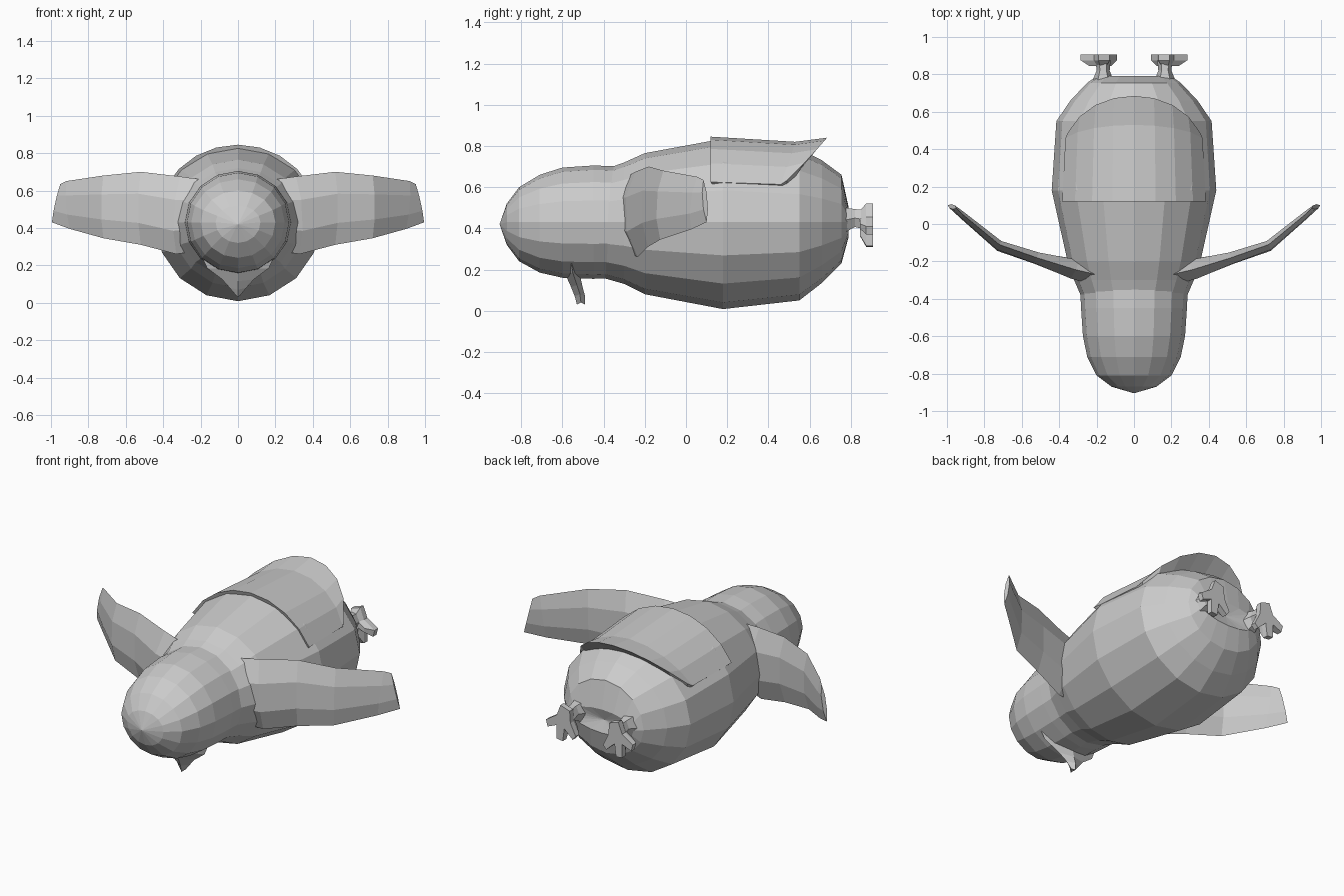
import bpy, bmesh, math
from mathutils import Vector

if "Cube" in bpy.data.objects:
    bpy.data.objects.remove(bpy.data.objects["Cube"])

grey = bpy.data.materials.new("plain grey")
grey.diffuse_color = (0.6, 0.6, 0.6, 1)
grey.use_nodes = True
grey.node_tree.nodes["Principled BSDF"].inputs["Base Color"].default_value = grey.diffuse_color


def make(name, bm):
    bmesh.ops.recalc_face_normals(bm, faces=bm.faces)
    me = bpy.data.meshes.new(name)
    bm.to_mesh(me)
    bm.free()
    me.materials.append(grey)
    ob = bpy.data.objects.new(name, me)
    bpy.context.collection.objects.link(ob)
    return ob


def loft(name, rings, start=None, end=None):
    """Skin closed rings; close the ends with a point or a flat cap."""
    bm = bmesh.new()
    rows = [[bm.verts.new(p) for p in r] for r in rings]
    n = len(rows[0])
    for a, b in zip(rows, rows[1:]):
        for i in range(n):
            j = (i + 1) % n
            bm.faces.new((a[i], a[j], b[j], b[i]))
    for row, tip in ((rows[0], start), (rows[-1], end)):
        if tip is None:
            bm.faces.new(row)
        else:
            v = bm.verts.new(tip)
            for i in range(n):
                bm.faces.new((row[i], row[(i + 1) % n], v))
    return make(name, bm)


def oval(y, half_w, top, bottom, mid=0.43, n=16):
    pts = []
    for i in range(n):
        a = 2 * math.pi * i / n
        c = math.cos(a)
        pts.append((half_w * math.sin(a), y, mid + c * ((top - mid) if c > 0 else (mid - bottom))))
    return pts


# Plump body, from the neck to the rump
body = [(-0.44, 0.26, 0.67, 0.17), (-0.30, 0.32, 0.72, 0.13), (-0.20, 0.355, 0.765, 0.08),
        (0.18, 0.44, 0.835, 0.008), (0.55, 0.415, 0.785, 0.05),
        (0.66, 0.34, 0.73, 0.135), (0.755, 0.25, 0.66, 0.23), (0.79, 0.20, 0.50, 0.36)]
loft("body", [oval(*s) for s in body], (0, -0.46, 0.43), (0, 0.765, 0.43))

# Rounded head
head = [(-0.87, 0.12, 0.52, 0.32), (-0.81, 0.20, 0.60, 0.24), (-0.71, 0.25, 0.66, 0.185),
        (-0.60, 0.273, 0.695, 0.16), (-0.45, 0.283, 0.705, 0.155), (-0.30, 0.29, 0.70, 0.16)]
loft("head", [oval(*s) for s in head], (0, -0.905, 0.42), (0, -0.2, 0.43))

# Back feathers ending in an overhanging tail
bm = bmesh.new()
rows = []
for i in range(9):
    t = -1 + i / 4
    a = t * math.radians(62)
    s, c = math.sin(a), math.cos(a)
    w = 1 - abs(t) ** 2
    rows.append([bm.verts.new(p) for p in (
        (0.435 * s, 0.12, 0.43 + 0.415 * c),
        (0.415 * s, 0.46 + 0.07 * w, 0.43 + 0.39 * c),
        (0.40 * s, 0.49 + 0.195 * w, 0.45 + 0.39 * c),
        (0.39 * s, 0.49 + 0.10 * w, 0.43 + 0.335 * c),
        (0.38 * s, 0.15, 0.43 + 0.33 * c))])
for a, b in zip(rows, rows[1:]):
    for k in range(5):
        bm.faces.new((a[k], b[k], b[(k + 1) % 5], a[(k + 1) % 5]))
bm.faces.new(rows[0])
bm.faces.new(rows[-1])
make("tail_feathers", bm)

# Beak pointing down from the face: broad cheeks narrowing to a blade
beak = [(0.20, 0.25, -0.56, 0.05), (0.165, 0.175, -0.55, 0.035),
        (0.085, 0.115, -0.53, 0.028), (0.045, 0.07, -0.515, 0.025), (0.012, 0.03, -0.51, 0.02)]
loft("beak", [[(-w, y, z + 0.01), (0, y - d, z), (w, y, z + 0.01), (0, y + d, z)]
              for w, z, y, d in beak])

# Flippers: upper edge x, y, z, lower edge x, y, z, half thickness
flipper = [(0.20, -0.27, 0.66, 0.20, -0.27, 0.28, 0.06),
           (0.31, -0.245, 0.675, 0.33, -0.235, 0.26, 0.055),
           (0.52, -0.18, 0.70, 0.52, -0.185, 0.31, 0.032),
           (0.72, -0.11, 0.68, 0.72, -0.125, 0.345, 0.026),
           (0.92, 0.055, 0.65, 0.90, 0.025, 0.395, 0.018),
           (0.95, 0.085, 0.635, 0.995, 0.10, 0.43, 0.012)]
# Feet: outline of toes in x, z, seen along the leg
toes = [(0.13, 0.50), (0.19, 0.52), (0.215, 0.455), (0.285, 0.41), (0.275, 0.37), (0.215, 0.395),
        (0.215, 0.315), (0.175, 0.31), (0.165, 0.385), (0.11, 0.335), (0.09, 0.36), (0.125, 0.43)]
for m, side in ((-1, "left"), (1, "right")):
    rings = []
    for x1, y1, z1, x2, y2, z2, d in flipper:
        up, low = Vector((x1, y1, z1)), Vector((x2, y2, z2))
        off = Vector((-0.4, 0.9, 0)) * d
        ring = [up, up.lerp(low, 0.3) + off, up.lerp(low, 0.7) + off, low,
                up.lerp(low, 0.7) - off, up.lerp(low, 0.3) - off]
        rings.append([(m * p.x, p.y, p.z) for p in ring])
    loft(side + "_flipper", rings)

    leg = [(0.77, 0.055, 0.07, 0.44), (0.82, 0.035, 0.05, 0.45), (0.875, 0.04, 0.055, 0.44)]
    loft(side + "_leg", [[(m * (0.165 + w * math.cos(k * math.pi / 3)), y,
                           zc + h * math.sin(k * math.pi / 3)) for k in range(6)]
                         for y, w, h, zc in leg])
    cx, cz = 0.17, 0.44
    loft(side + "_foot", [[(m * (cx + (x - cx) * s), y, cz + (z - cz) * s) for x, z in toes]
                          for y, s in ((0.845, 0.6), (0.875, 1.0), (0.907, 1.0))])
